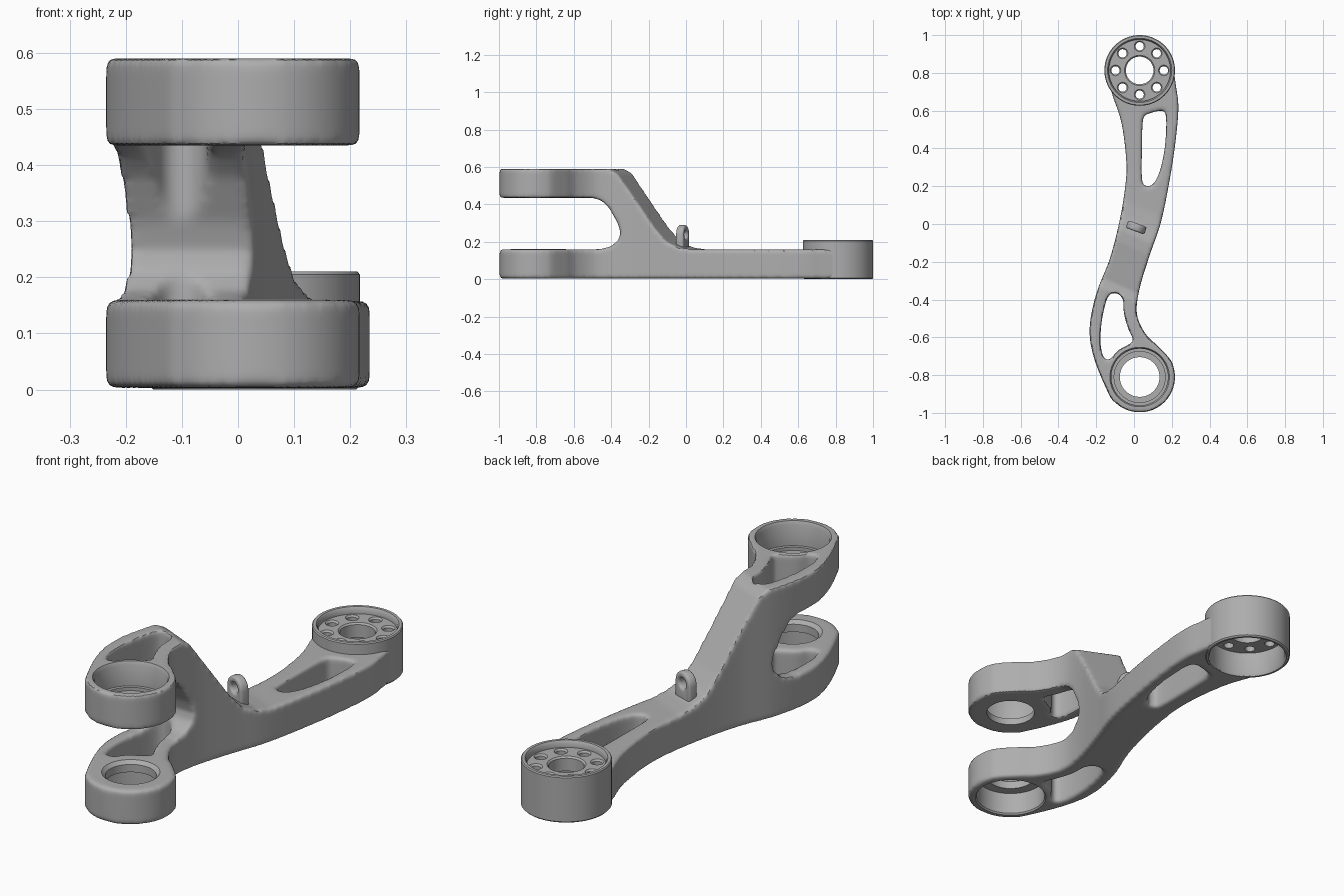
import bpy, bmesh, math
from mathutils import Matrix, Vector

if "Cube" in bpy.data.objects:
    bpy.data.objects.remove(bpy.data.objects["Cube"])

metal = bpy.data.materials.new("grey metal")
metal.use_nodes = True
GREY = (0.42, 0.42, 0.42, 1)
metal.diffuse_color = GREY
metal.node_tree.nodes["Principled BSDF"].inputs["Base Color"].default_value = GREY

FORK, HUB, RADIUS = (0.03, -0.81), (0.03, 0.813), 0.187


def make_object(name, bm):
    bmesh.ops.recalc_face_normals(bm, faces=bm.faces)
    mesh = bpy.data.meshes.new(name)
    bm.to_mesh(mesh)
    bm.free()
    mesh.materials.append(metal)
    ob = bpy.data.objects.new(name, mesh)
    bpy.context.collection.objects.link(ob)
    return ob


def smooth_loop(pts, steps=6):
    """Closed Catmull-Rom curve through the points."""
    pts = [Vector(p) for p in pts]
    out = []
    for i in range(len(pts)):
        a, b, c, d = (pts[(i + k) % len(pts)] for k in (-1, 0, 1, 2))
        for s in range(steps):
            t = s / steps
            out.append(0.5 * (2 * b + (c - a) * t + (2 * a - 5 * b + 4 * c - d) * t**2
                              + (3 * b - a - 3 * c + d) * t**3))
    return out


def arc(center, r, start, end, step=15):
    return [(center[0] + r * math.cos(math.radians(a)), center[1] + r * math.sin(math.radians(a)))
            for a in range(start, end + 1, step)]


def prism(name, pts, low, high, along_x=False, shear=0.0):
    """Extrude a plan outline upwards, or a (y, z) profile along x."""
    bm = bmesh.new()
    rows = []
    for h in (low, high):
        place = (lambda p: (h, p[0] - shear * h, p[1])) if along_x else (lambda p: (p[0], p[1], h))
        rows.append([bm.verts.new(place(p)) for p in pts])
    n = len(pts)
    bm.faces.new(rows[0])
    bm.faces.new(rows[1])
    for i in range(n):
        j = (i + 1) % n
        bm.faces.new((rows[0][i], rows[0][j], rows[1][j], rows[1][i]))
    return make_object(name, bm)


def lathe(name, profile, center, segments=72, closed=False):
    """Revolve an (r, z) profile; open profiles start and end on the axis."""
    bm = bmesh.new()
    verts = [bm.verts.new((r, 0, z)) for r, z in profile]
    pairs = list(zip(verts, verts[1:]))
    if closed:
        pairs.append((verts[-1], verts[0]))
    edges = [bm.edges.new(p) for p in pairs]
    bmesh.ops.spin(bm, geom=verts + edges, cent=(0, 0, 0), axis=(0, 0, 1),
                   angle=2 * math.pi, steps=segments)
    bmesh.ops.remove_doubles(bm, verts=bm.verts, dist=1e-5)
    bmesh.ops.translate(bm, verts=bm.verts, vec=(*center, 0))
    return make_object(name, bm)


def apply_modifier(ob, kind, **settings):
    mod = ob.modifiers.new(kind, kind)
    for key, value in settings.items():
        setattr(mod, key, value)
    bpy.context.view_layer.objects.active = ob
    bpy.ops.object.modifier_apply(modifier=mod.name)


def boolean(ob, tool, operation="DIFFERENCE"):
    apply_modifier(ob, "BOOLEAN", operation=operation, object=tool, solver="EXACT")
    bpy.data.objects.remove(tool)


def shade(ob, degrees=35):
    bpy.ops.object.select_all(action="DESELECT")
    ob.select_set(True)
    bpy.context.view_layer.objects.active = ob
    bpy.ops.object.shade_smooth_by_angle(angle=math.radians(degrees))


# Arm: plan outline cut to the side profile
left_edge = [(-.11, .67), (-.065, .53), (-.04, .32), (-.05, .17), (-.08, 0), (-.13, -.19),
             (-.2, -.37), (-.235, -.555), (-.21, -.715)]
right_edge = [(.125, -.645), (.06, -.58), (.015, -.475), (.03, -.34), (.085, -.16),
              (.14, 0), (.18, .185), (.215, .4), (.235, .61), (.222, .73)]
outline = left_edge + arc(FORK, RADIUS, 210, 390) + right_edge + arc(HUB, .18, 0, 210)
body = prism("arm_body", smooth_loop(outline), -.1, .8)

side = [(-1.3, .003), (1.3, .003), (1.3, .158), (.1, .158), (.02, .168), (-.06, .2),
        (-.13, .27), (-.27, .45), (-.36, .565), (-.41, .59), (-1.3, .59)]
boolean(body, prism("side_cutter", side, -.5, .5, True, .45), "INTERSECT")

# Gap between the two fork plates
gap = [(-1.2, .16), (-.46, .16), (-.4, .175), (-.36, .21), (-.35, .25), (-.365, .3),
       (-.41, .38), (-.45, .42), (-.5, .435), (-1.2, .435)]
boolean(body, prism("gap_cutter", gap, -.5, .5, True))

# Lightening pockets through the fork and the rear arm
fork_pocket = [(-.1, -.365), (-.14, -.39), (-.17, -.51), (-.177, -.635), (-.158, -.71),
               (-.125, -.715), (-.085, -.67), (-.015, -.63), (-.005, -.61), (-.03, -.555),
               (-.053, -.475), (-.06, -.395)]
rear_pocket = [(.048, .555), (.075, .583), (.15, .6), (.17, .565), (.165, .42), (.14, .29),
               (.105, .215), (.07, .2), (.043, .23), (.042, .4)]
for pocket in (fork_pocket, rear_pocket):
    boolean(body, prism("pocket_cutter", smooth_loop(pocket), -.2, .9))

# Round every cast edge
apply_modifier(body, "REMESH", mode="VOXEL", voxel_size=.0095)
apply_modifier(body, "SMOOTH", factor=.5, iterations=9)

# Stepped bearing bores and the seat for the rear hub
lower_bore = [(0, -.1), (.16, -.1), (.16, -.003), (.15, .01), (.15, .11), (.105, .11),
              (.105, .145), (.125, .165), (.125, .25), (0, .25)]
upper_bore = [(0, .38), (.105, .38), (.105, .465), (.135, .465), (.135, .48), (.15, .48),
              (.15, .575), (.16, .595), (.16, .7), (0, .7)]
hub_seat = [(0, -.1), (.17, -.1), (.17, .4), (0, .4)]
for profile, center in ((lower_bore, FORK), (upper_bore, FORK), (hub_seat, HUB)):
    boolean(body, lathe("bore_cutter", profile, center))
shade(body)

# Rear hub: cup open below, flanged plate on top
hub = lathe("rear_hub", [(.073, .115), (.165, .115), (.165, .012), (.172, 0), (.181, 0),
                         (RADIUS, .006), (RADIUS, .205), (.183, .21), (.17, .21), (.163, .2),
                         (.163, .18), (.08, .18), (.073, .173)], HUB, closed=True)
for x, y in arc(HUB, .128, 0, 315, 45):
    boolean(hub, lathe("bolt_hole_cutter", [(0, .05), (.022, .05), (.022, .172), (.03, .182),
                                            (.03, .3), (0, .3)], (x, y), 20))
shade(hub)

# Cable eyelet: an arched tab standing across the arm
tab = [(.052, .14)] + arc((0, .238), .052, 0, 180) + [(-.052, .14)]
eyelet = prism("eyelet", tab, -.021, .021)
hole = prism("eyelet_cutter", arc((0, .238), .024, 0, 345), -.1, .1)
boolean(eyelet, hole)
apply_modifier(eyelet, "BEVEL", width=.01, segments=3, angle_limit=math.radians(50))
eyelet.data.transform(Matrix.Translation((.012, -.018, 0)) @ Matrix.Rotation(math.radians(-20), 4, "Z")
                      @ Matrix.Rotation(math.pi / 2, 4, "X"))
shade(eyelet)
